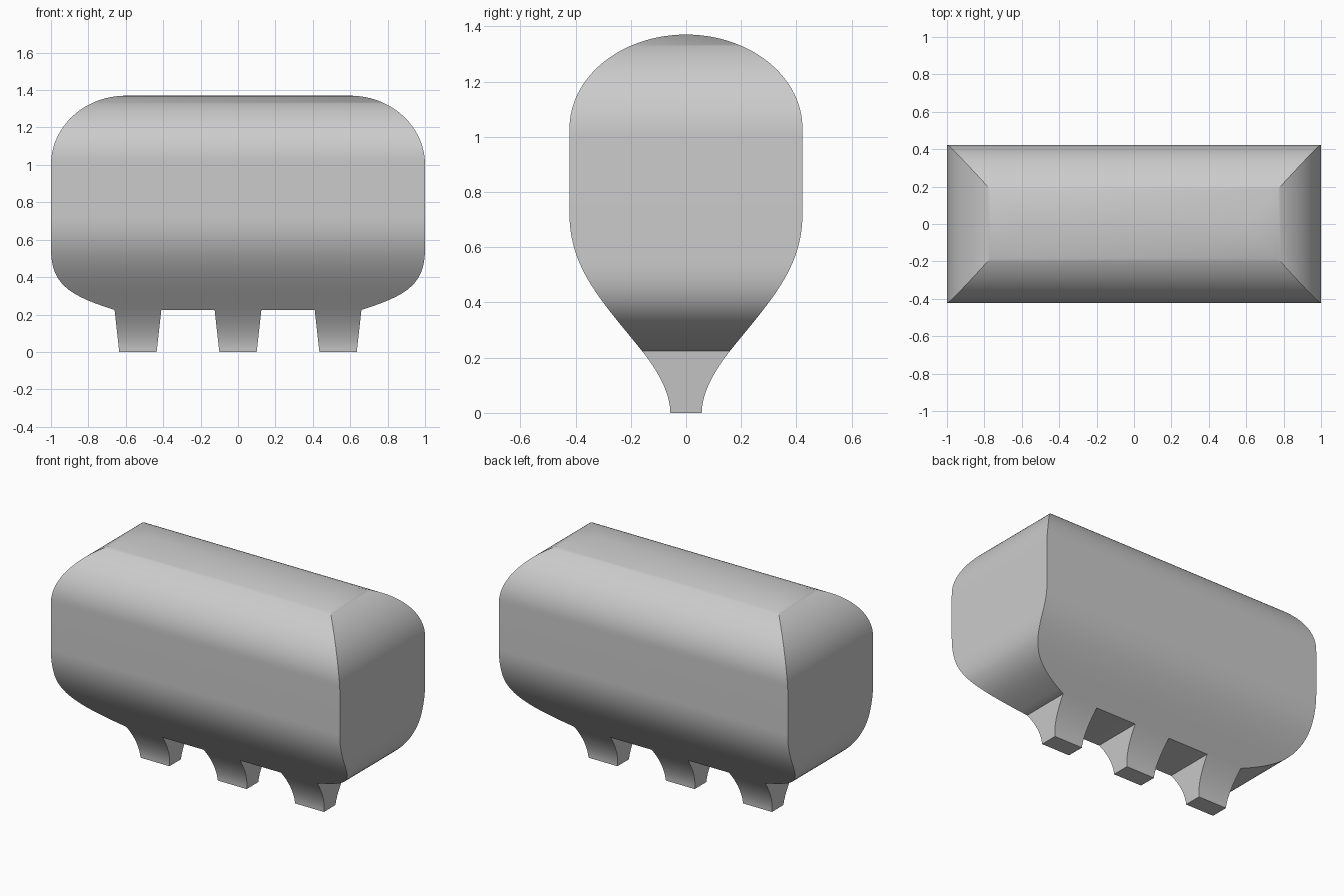
import bpy
import bmesh
import math

cube = bpy.data.objects.get("Cube")
if cube:
    bpy.data.objects.remove(cube, do_unlink=True)

GREY = (0.6, 0.6, 0.6, 1)
mat = bpy.data.materials.new("plain grey")
mat.use_nodes = True
mat.diffuse_color = GREY
mat.node_tree.nodes["Principled BSDF"].inputs["Base Color"].default_value = GREY

BELLY, TOP = 0.225, 1.37


def bezier(points, steps=24):
    """Sample a cubic curve of (half width, height) points."""
    out = []
    for i in range(steps + 1):
        t = i / steps
        w = ((1 - t) ** 3, 3 * t * (1 - t) ** 2, 3 * t * t * (1 - t), t ** 3)
        out.append(tuple(sum(k * p[a] for k, p in zip(w, points)) for a in (0, 1)))
    return out


def width_at(profile, z):
    """Half width of a profile at a height."""
    for (w0, z0), (w1, z1) in zip(profile, profile[1:]):
        if z <= z1:
            return w0 + (w1 - w0) * (z - z0) / (z1 - z0)
    return profile[-1][0]


def arch(base_z, inner, outer, steps=48):
    """Elliptical shoulder rising from the walls to the roof."""
    angles = [math.pi / 2 * i / steps for i in range(steps + 1)]
    return [(inner + (outer - inner) * math.cos(a),
             base_z + (TOP - base_z) * math.sin(a)) for a in angles]


def loft(name, rings, x=0):
    """Stack rectangular rings of (half x, half y, z) into a closed solid."""
    bm = bmesh.new()
    loops = [[bm.verts.new((sx * hx, sy * hy, z))
              for sx, sy in ((-1, -1), (1, -1), (1, 1), (-1, 1))]
             for hx, hy, z in rings]
    for low, high in zip(loops, loops[1:]):
        for i in range(4):
            j = (i + 1) % 4
            bm.faces.new((low[i], low[j], high[j], high[i]))
    bm.faces.new(loops[0][::-1])
    bm.faces.new(loops[-1])
    bmesh.ops.remove_doubles(bm, verts=bm.verts, dist=0.0001)
    bmesh.ops.recalc_face_normals(bm, faces=bm.faces)
    mesh = bpy.data.meshes.new(name)
    bm.to_mesh(mesh)
    bm.free()
    mesh.materials.append(mat)
    obj = bpy.data.objects.new(name, mesh)
    obj.location.x = x
    bpy.context.collection.objects.link(obj)
    bpy.ops.object.select_all(action="DESELECT")
    obj.select_set(True)
    bpy.context.view_layer.objects.active = obj
    bpy.ops.object.shade_smooth_by_angle(angle=math.radians(30))
    return obj


# Body: rounded front outline crossed with a pear-shaped side outline
length = bezier([(0.66, BELLY), (0.9, 0.3), (1, 0.36), (1, 0.55)]) + arch(1.0, 0.6, 1)
depth = bezier([(0.16, BELLY), (0.3, 0.4), (0.422, 0.52), (0.422, 0.72)]) + arch(1.03, 0, 0.422)
heights = [z for _, z in bezier([(0, BELLY), (0, 0.35), (0, 0.55), (0, 0.72)])]
heights += [z for _, z in arch(1.0, 0, 1, 36)]
loft("body", [(width_at(length, z), width_at(depth, z), z) for z in heights])

# Legs: three tapered feet with flared front and back
flare = bezier([(0.057, 0), (0.057, 0.07), (0.1, 0.15), (0.16, BELLY)], 12)
for name, x in (("right_leg", -0.535), ("middle_leg", 0), ("left_leg", 0.535)):
    loft(name, [(0.1 + 0.025 * z / BELLY, hy, z) for hy, z in flare], x)
